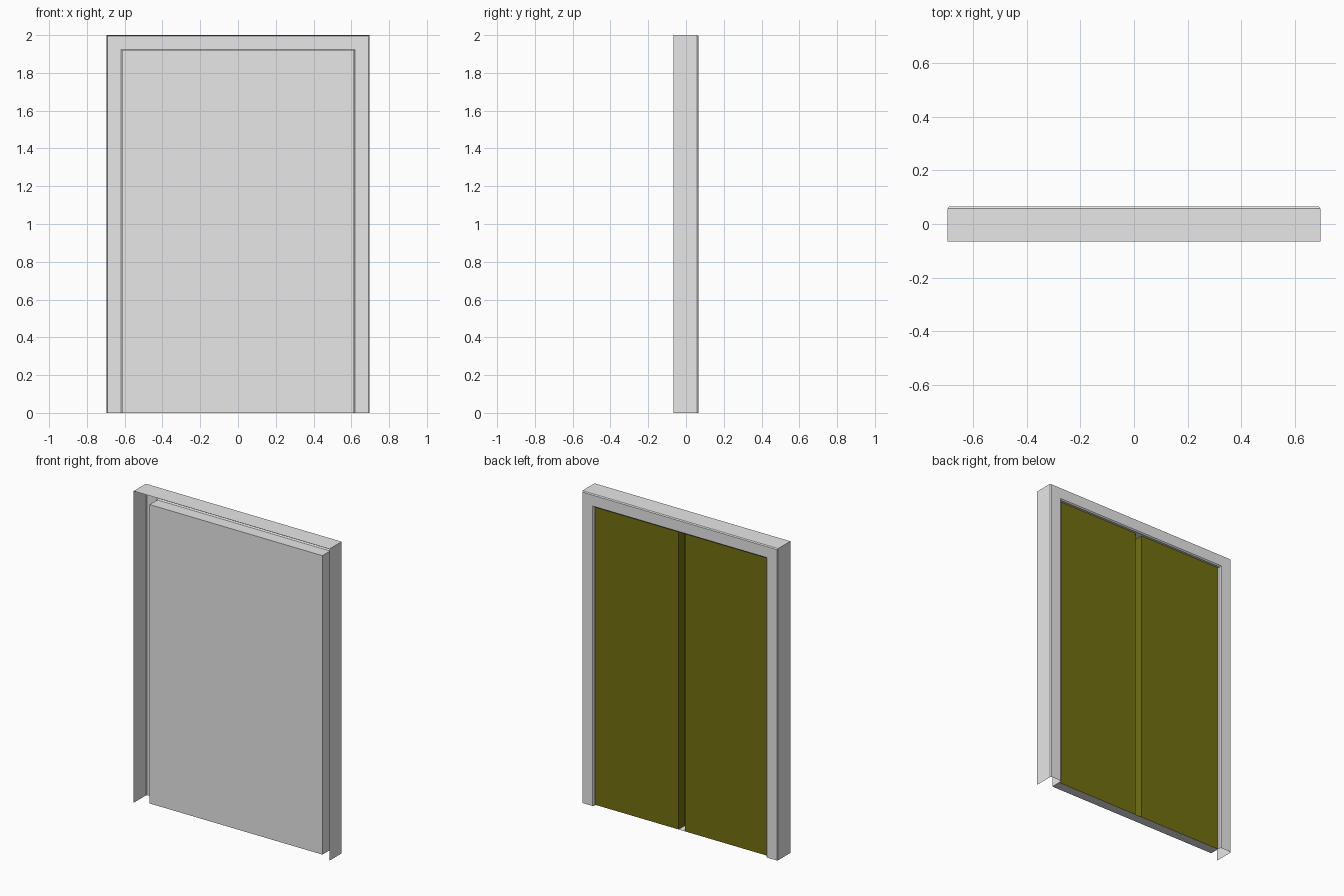
import bpy, bmesh

if "Cube" in bpy.data.objects:
    bpy.data.objects.remove(bpy.data.objects["Cube"])

W, H, D = 0.695, 2.0, 0.065      # half width, height, half depth
BOX_Y, DOOR_Y = -0.02, 0.043     # front of the housing, visible door plane
LIP = 0.082                      # frame width up to the opening


def material(name, rgb):
    m = bpy.data.materials.new(name)
    m.diffuse_color = (*rgb, 1)
    m.use_nodes = True
    m.node_tree.nodes["Principled BSDF"].inputs["Base Color"].default_value = m.diffuse_color
    return m


def make(name, bm, mat):
    bmesh.ops.remove_doubles(bm, verts=bm.verts, dist=1e-5)
    me = bpy.data.meshes.new(name)
    bm.to_mesh(me)
    bm.free()
    me.materials.append(mat)
    ob = bpy.data.objects.new(name, me)
    bpy.context.collection.objects.link(ob)
    return ob


def arch(bm, offset, y):
    """Door-shaped outline, inset by offset, at depth y."""
    x, z = W - offset, H - offset
    return [bm.verts.new(p) for p in ((x, y, 0), (x, y, z), (-x, y, z), (-x, y, 0))]


def sweep(name, profile, mat, cap=False):
    bm = bmesh.new()
    rings = [arch(bm, o, y) for o, y in profile]
    for a, b in zip(rings, rings[1:]):
        for i in range(3):
            bm.faces.new((a[i], a[i + 1], b[i + 1], b[i]))
    if cap:
        bm.faces.new(rings[-1][::-1])
        # sill closing the underside of the housing
        a, b = rings[0], rings[-1]
        bm.faces.new((a[0], b[0], b[3], a[3]))
    return make(name, bm, mat)


grey = material("light_grey", (0.8, 0.8, 0.8))
olive = material("olive", (0.17, 0.16, 0.005))

# thin outer surround with small chamfers on its back rim
sweep("door_frame", [(0, -D), (0, D - 0.007), (0.005, D), (LIP - 0.007, D),
                     (LIP, D - 0.007), (LIP, DOOR_Y)], grey)

# housing behind the doors
sweep("door_housing", [(LIP, DOOR_Y), (LIP, BOX_Y)], grey, cap=True)

# sliding door leaves with a deep gap in the middle
GAP, TOP = 0.023, H - LIP
for side, name in ((1, "right_door"), (-1, "left_door")):
    bm = bmesh.new()
    pts = [(W - LIP, DOOR_Y), (GAP, DOOR_Y), (GAP, BOX_Y + 0.002), (0, BOX_Y + 0.002)]
    for (x1, y1), (x2, y2) in zip(pts, pts[1:]):
        quad = [(x1 * side, y1, 0), (x2 * side, y2, 0),
                (x2 * side, y2, TOP), (x1 * side, y1, TOP)]
        bm.faces.new([bm.verts.new(p) for p in quad[::side]])
    bmesh.ops.recalc_face_normals(bm, faces=[])
    make(name, bm, olive)
